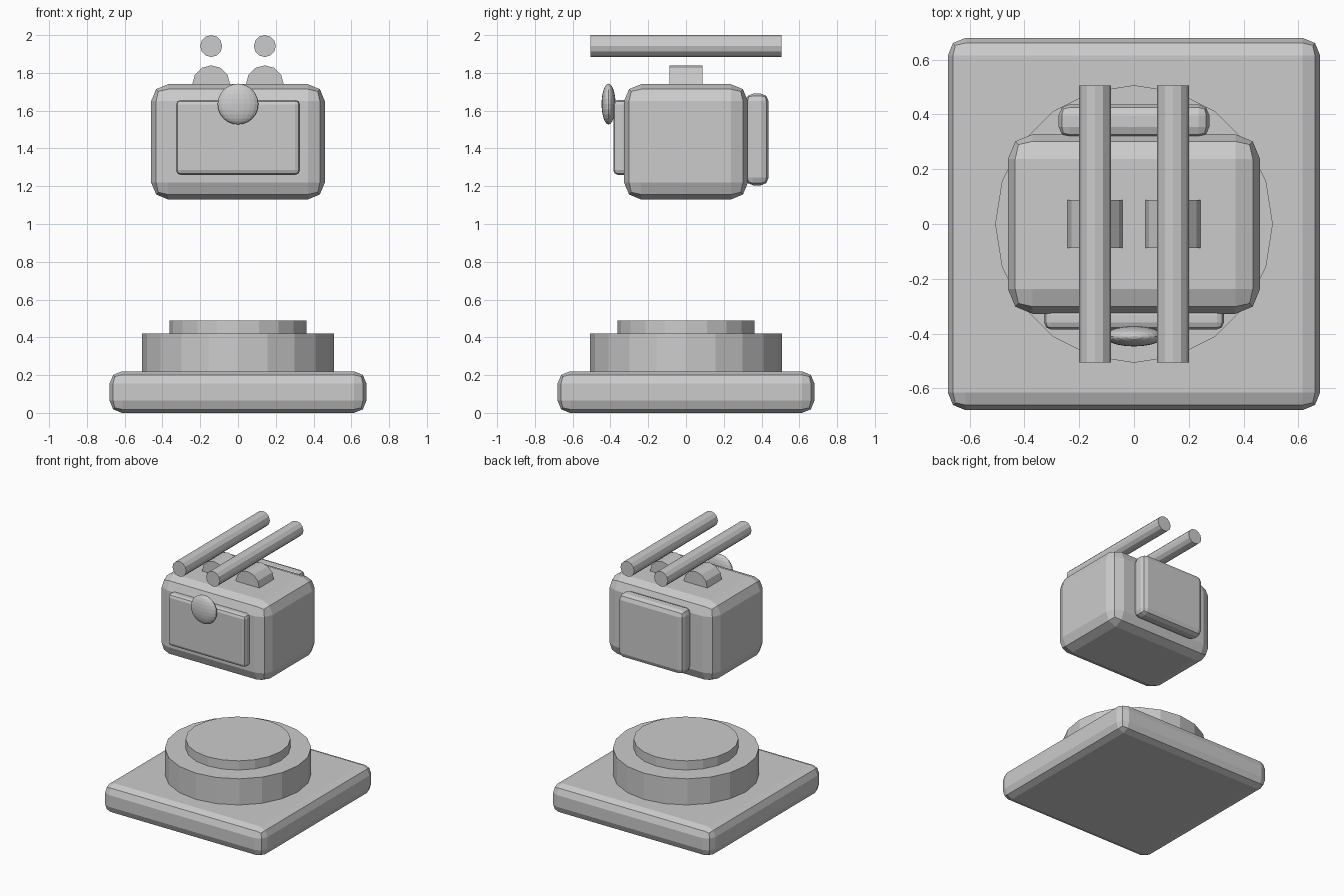
import bpy
from math import pi

if "Cube" in bpy.data.objects:
    bpy.data.objects.remove(bpy.data.objects["Cube"])


def rounded_box(name, x, y, z, bevel):
    """Box from (min, max) pairs per axis with a two-step chamfer."""
    bpy.ops.mesh.primitive_cube_add(size=1)
    ob = bpy.context.object
    ob.name = name
    ob.scale = [b - a for a, b in (x, y, z)]
    ob.location = [(a + b) / 2 for a, b in (x, y, z)]
    bpy.ops.object.transform_apply(location=False, rotation=False, scale=True)
    mod = ob.modifiers.new("Bevel", 'BEVEL')
    mod.width = bevel
    mod.segments = 2
    return ob


def cylinder(name, sides, radius, depth, location, along_y=False):
    bpy.ops.mesh.primitive_cylinder_add(
        vertices=sides, radius=radius, depth=depth, location=location,
        rotation=(pi / 2 if along_y else 0, 0, 0))
    bpy.context.object.name = name


# Stand: square slab with two stepped discs
rounded_box("base_slab", (-0.68, 0.68), (-0.68, 0.68), (0, 0.22), 0.065)
cylinder("lower_disc", 20, 0.507, 0.20, (0, 0, 0.32))
cylinder("upper_disc", 20, 0.363, 0.07, (0, 0, 0.455))

# Floating body with front panel and back pack
rounded_box("body", (-0.46, 0.46), (-0.328, 0.328), (1.13, 1.74), 0.09)
rounded_box("front_panel", (-0.328, 0.328), (-0.385, -0.305), (1.26, 1.657), 0.025)
rounded_box("back_pack", (-0.275, 0.275), (0.315, 0.437), (1.205, 1.69), 0.04)

# Flattened round badge at the top of the panel
bpy.ops.mesh.primitive_uv_sphere_add(segments=20, ring_count=12, radius=1,
                                     location=(0, -0.41, 1.635))
badge = bpy.context.object
badge.name = "badge"
badge.scale = (0.108, 0.037, 0.108)

# Paired shoulder bumps and floating rods
for side, label in ((-1, "left"), (1, "right")):
    cylinder(f"{label}_bump", 12, 0.1, 0.175, (side * 0.142, 0, 1.74), True)
    cylinder(f"{label}_rod", 12, 0.058, 1.01, (side * 0.142, 0, 1.942), True)
